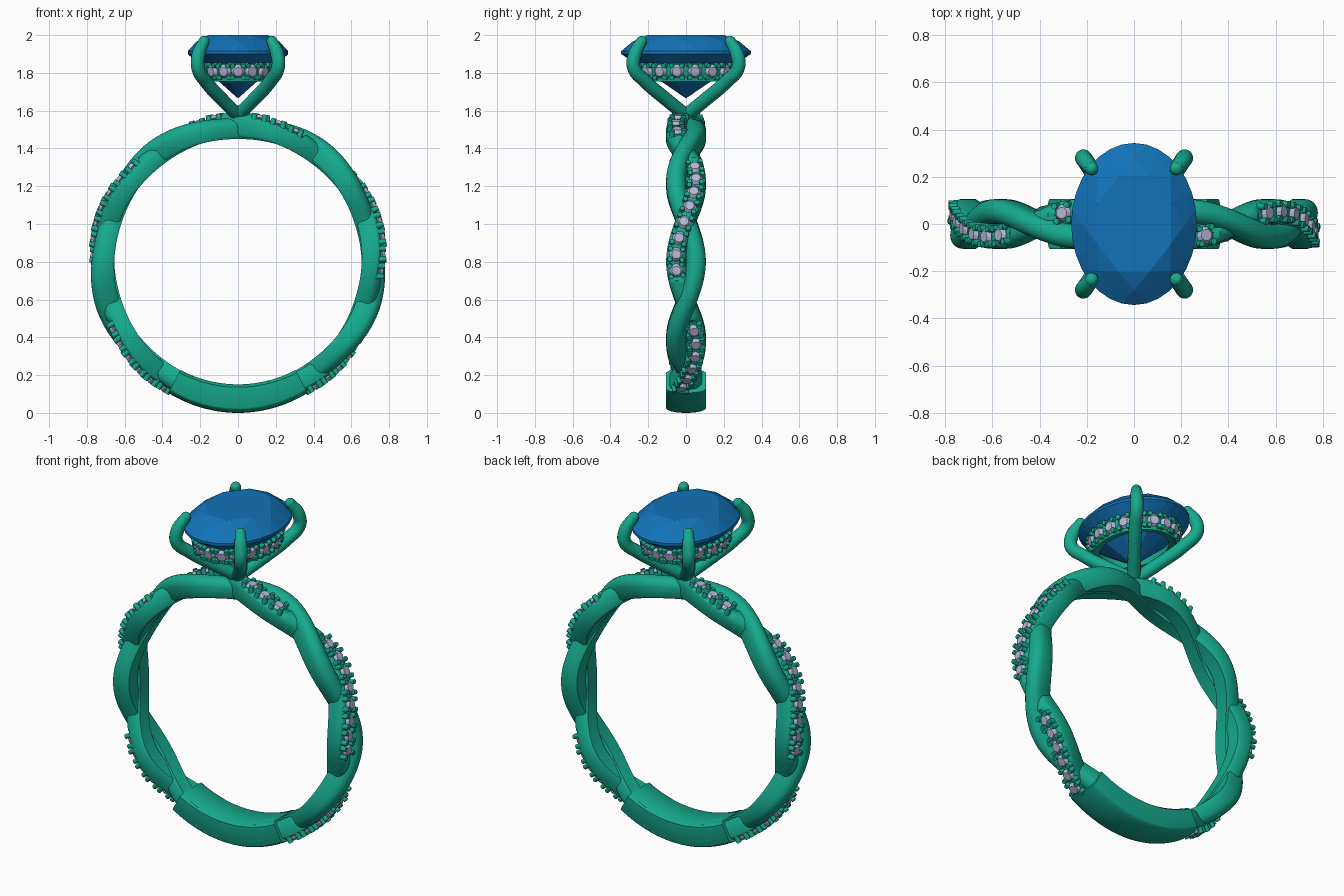
import bpy, bmesh
from math import sin, cos, pi, radians, degrees
from mathutils import Vector, Matrix

if "Cube" in bpy.data.objects:
    bpy.data.objects.remove(bpy.data.objects["Cube"])

CZ, INNER, AMP, HALF = 0.80, 0.65, 0.053, 0.052   # ring centre height, bore, twist


def material(name, rgb):
    m = bpy.data.materials.new(name)
    m.diffuse_color = (*rgb, 1)
    m.use_nodes = True
    m.node_tree.nodes["Principled BSDF"].inputs["Base Color"].default_value = m.diffuse_color
    return m


metal = material("green_metal", (0.008, 0.40, 0.27))
blue = material("blue_gem", (0.006, 0.17, 0.48))
pale = material("pale_gem", (0.45, 0.48, 0.68))


def finish(name, bm, mat, smooth=True):
    bmesh.ops.recalc_face_normals(bm, faces=bm.faces)
    me = bpy.data.meshes.new(name)
    bm.to_mesh(me)
    bm.free()
    ob = bpy.data.objects.new(name, me)
    bpy.context.collection.objects.link(ob)
    me.materials.append(mat)
    if smooth:
        bpy.ops.object.select_all(action='DESELECT')
        ob.select_set(True)
        bpy.context.view_layer.objects.active = ob
        bpy.ops.object.shade_smooth_by_angle(angle=radians(40))
    return ob


def loft(bm, rings, closed):
    vs = [[bm.verts.new(p) for p in ring] for ring in rings]
    n = len(vs[0])
    for i in range(len(vs) if closed else len(vs) - 1):
        a, b = vs[i], vs[(i + 1) % len(vs)]
        for j in range(n):
            k = (j + 1) % n
            bm.faces.new((a[j], a[k], b[k], b[j]))
    if not closed:
        bm.faces.new(vs[0])
        bm.faces.new(vs[-1])


def polar(phi, r, y):
    return Vector((r * sin(phi), y, CZ + r * cos(phi)))


def section(phi, y0, w, r_in, r_out, dome):
    """Flat inside, domed outside, in the plane at angle phi from the top."""
    pts = [(r_in, -0.8 * w), (r_in, 0.8 * w), (r_in + 0.015, w)]
    pts += [(r_out - dome + dome * sin(a), w * cos(a)) for a in [pi * i / 12 for i in range(13)]]
    pts.append((r_in + 0.015, -w))
    return [polar(phi, r, y0 + y) for r, y in pts]


# Two twisted strands: side = +1 plain, -1 pave
def strand_y(phi, side):
    return side * AMP * sin(5 * phi)


def strand_r(phi, side):
    return 0.775 - side * 0.015 * cos(5 * phi)


def in_pave(phi):
    d = abs(degrees(phi))
    return any(a <= d <= b for a, b in ((6, 27), (45, 97), (115, 152)))


for name, side in (("plain_strand", 1), ("pave_strand", -1)):
    bm = bmesh.new()
    rings = []
    for i in range(240):
        phi = -pi + 2 * pi * i / 240
        cut = 0.018 if side < 0 and in_pave(phi) else 0
        lift = 0.01 * (1 - side * cos(5 * phi)) / 2
        rings.append(section(phi, strand_y(phi, side), HALF, INNER + lift,
                             strand_r(phi, side) - cut, 0.02 if cut else 0.05))
    loft(bm, rings, True)
    finish(name, bm, metal)

# Solid bar at the bottom of the band
bm = bmesh.new()
loft(bm, [section(radians(a), 0, 0.105, INNER - 0.001, 0.785 + 0.015 * cos(radians((a - 180) * 3)), 0.025)
          for a in range(152, 209, 2)], False)
finish("bottom_bar", bm, metal)

# Pave settings: a small cut stone with four corner prongs
gems, claws = bmesh.new(), bmesh.new()


def setting(p, normal, tangent, s=1.0):
    n = normal.normalized()
    t = (tangent - n * tangent.dot(n)).normalized()
    u = n.cross(t)
    m = Matrix.Translation(p) @ Matrix((t, u, n)).transposed().to_4x4() @ Matrix.Scale(s, 4)
    bmesh.ops.create_cone(gems, cap_ends=True, segments=12, radius1=0.037, radius2=0.024,
                          depth=0.016, matrix=m @ Matrix.Translation((0, 0, 0.002)))
    bmesh.ops.create_cone(gems, cap_ends=True, segments=12, radius1=0.012, radius2=0.037,
                          depth=0.022, matrix=m @ Matrix.Translation((0, 0, -0.017)))
    for a in (-1, 1):
        for b in (-1, 1):
            bmesh.ops.create_cone(claws, cap_ends=True, segments=10, radius1=0.017, radius2=0.013,
                                  depth=0.05,
                                  matrix=m @ Matrix.Translation((a * 0.028, b * 0.032, -0.011)))


# Stones along the band, repeated by half-turn symmetry
for first, last, count in ((9, 23.5, 3), (48.5, 93.5, 8), (119, 149, 6)):
    for i in range(count):
        for sgn in (1, -1):
            phi = sgn * radians(first + (last - first) * i / (count - 1))
            p0, p1 = (polar(q, strand_r(q, -1) - 0.008, strand_y(q, -1)) for q in (phi, phi + 0.02))
            setting(p0, Vector((sin(phi), 0, cos(phi))), p1 - p0)

# Oval gallery under the main stone
GX, GY = 0.205, 0.265
bm = bmesh.new()
loft(bm, [[Vector(((GX + d) * cos(a), (GY + d) * sin(a), z))
           for d, z in ((-0.045, 1.765), (-0.005, 1.755), (0.012, 1.85), (-0.02, 1.86))]
          for a in [2 * pi * i / 72 for i in range(72)]], True)
finish("gallery_ring", bm, metal)
for i in range(18):
    a = pi / 2 + 2 * pi * i / 18
    setting(Vector(((GX + 0.01) * cos(a), (GY + 0.01) * sin(a), 1.808)),
            Vector((cos(a) / GX, sin(a) / GY, -0.8)), Vector((-GX * sin(a), GY * cos(a), 0)))
finish("pave_stones", gems, pale, False)
finish("pave_prongs", claws, metal)

# Faceted oval centre stone: convex hull of facet rings
bm = bmesh.new()
for n, off, s, z in ((8, 0.5, 0.64, 2.0), (8, 0, 0.82, 1.967), (32, 0, 1, 1.915), (32, 0, 1, 1.9),
                     (8, 0.5, 0.52, 1.779), (1, 0, 0, 1.665)):
    for i in range(n):
        a = 2 * pi * (i + off) / n
        bm.verts.new((0.266 * s * cos(a), 0.343 * s * sin(a), z))
res = bmesh.ops.convex_hull(bm, input=bm.verts)
bmesh.ops.dissolve_limit(bm, angle_limit=radians(1), verts=bm.verts, edges=bm.edges)
finish("centre_stone", bm, blue, False)

# Four claws rising from the band, folded over the stone
PATH = ((0, 0, 1.575), (0.085, 0.105, 1.66), (0.17, 0.215, 1.755), (0.212, 0.277, 1.83),
        (0.208, 0.27, 1.9), (0.18, 0.235, 1.967))
for sx in (-1, 1):
    for sy in (-1, 1):
        side = ("front" if sy < 0 else "back") + ("_left" if sx < 0 else "_right")
        cu = bpy.data.curves.new(side + "_claw", 'CURVE')
        cu.dimensions = '3D'
        cu.bevel_depth, cu.bevel_resolution, cu.resolution_u = 0.036, 6, 8
        cu.use_fill_caps = True
        sp = cu.splines.new('BEZIER')
        sp.bezier_points.add(len(PATH) - 1)
        for k, (bp, (x, y, z)) in enumerate(zip(sp.bezier_points, PATH)):
            bp.co = (sx * x, sy * y, z)
            bp.handle_left_type = bp.handle_right_type = 'AUTO'
            bp.radius = 0.8 if k == len(PATH) - 1 else 1
        cu.materials.append(metal)
        bpy.context.collection.objects.link(bpy.data.objects.new(side + "_claw", cu))
        bm = bmesh.new()
        x, y, z = PATH[-1]
        bmesh.ops.create_uvsphere(bm, u_segments=16, v_segments=10, radius=0.0288,
                                  matrix=Matrix.Translation((sx * x, sy * y, z)))
        finish(side + "_claw_tip", bm, metal)
